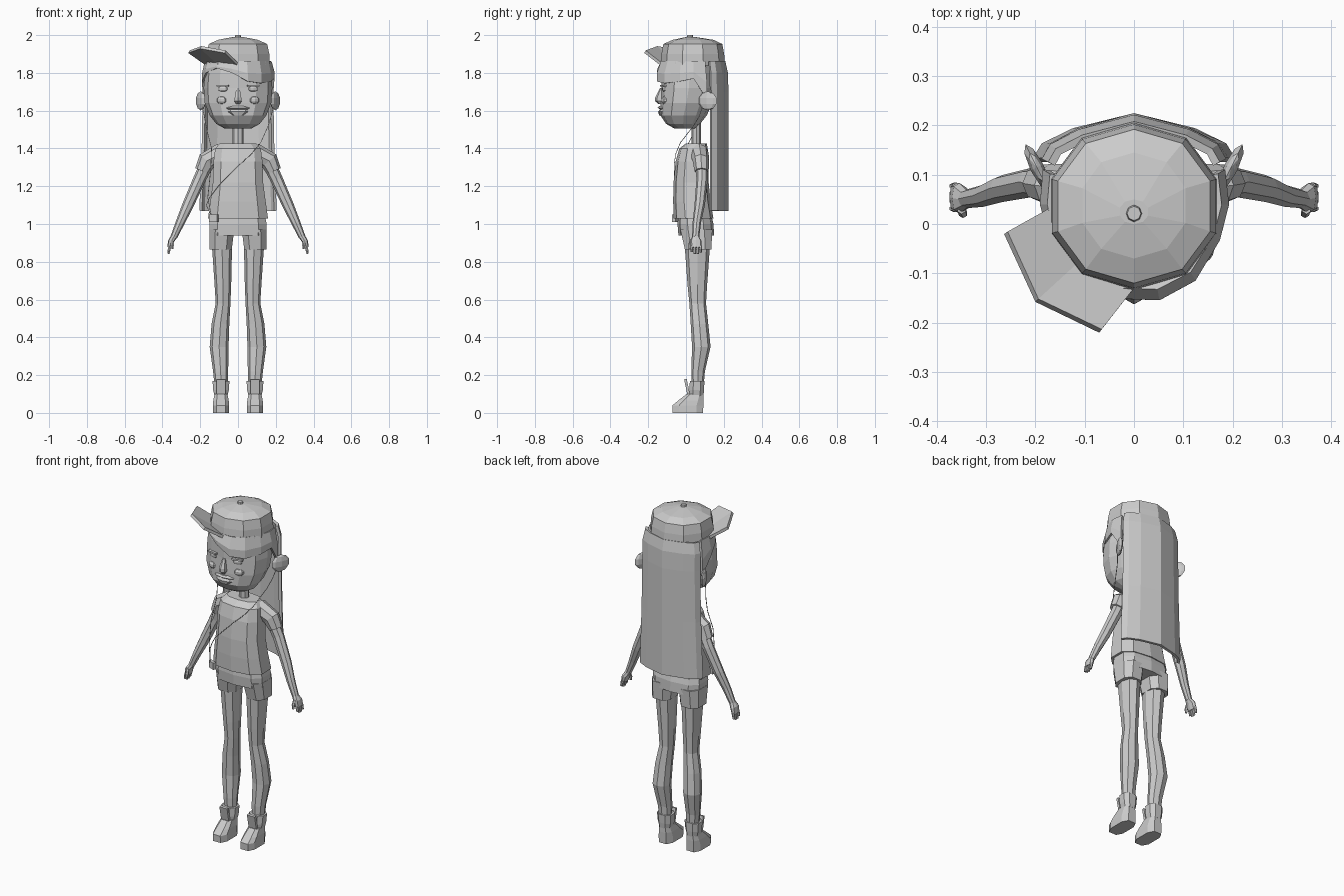
import bpy, bmesh
from math import sin, cos, pi, radians, copysign
from mathutils import Matrix, Vector


def finish(name, bm, mirror=False, thick=0):
    bmesh.ops.recalc_face_normals(bm, faces=bm.faces)
    me = bpy.data.meshes.new(name)
    bm.to_mesh(me)
    bm.free()
    ob = bpy.data.objects.new(name, me)
    bpy.context.collection.objects.link(ob)
    if thick:
        m = ob.modifiers.new("thickness", "SOLIDIFY")
        m.thickness, m.offset = thick, 0
    if mirror:
        m = ob.modifiers.new("mirror", "MIRROR")
        m.use_mirror_merge = False
    return ob


def loft(name, rings, n=8, power=1.0, mirror=False, phase=0.0):
    """Skin through rings (x, z, rx, y_front, y_back, tilt in degrees about y)."""
    bm = bmesh.new()
    loops = []
    for x, z, rx, y0, y1, *t in rings:
        t = radians(t[0]) if t else 0
        loop = []
        for i in range(n):
            a = -pi / 2 + (i + phase) * 2 * pi / n
            c, s = (copysign(abs(v) ** power, v) for v in (cos(a), sin(a)))
            loop.append(bm.verts.new((x + rx * c * cos(t), (y0 + y1) / 2 + (y1 - y0) / 2 * s,
                                      z + rx * c * sin(t))))
        loops.append(loop)
    for a, b in zip(loops, loops[1:]):
        for i in range(n):
            j = (i + 1) % n
            bm.faces.new((a[i], a[j], b[j], b[i]))
    bm.faces.new(loops[0])
    bm.faces.new(loops[-1])
    return finish(name, bm, mirror)


def sheet(name, rows, thick):
    """Open surface through rows of points, given thickness."""
    bm = bmesh.new()
    vs = [[bm.verts.new(p) for p in row] for row in rows]
    for a, b in zip(vs, vs[1:]):
        for i in range(len(a) - 1):
            bm.faces.new((a[i], a[i + 1], b[i + 1], b[i]))
    return finish(name, bm, thick=thick)


def solid(name, loc, size, rot_z=0.0, mirror=False, ball=False, rot_x=0.0):
    bm = bmesh.new()
    m = (Matrix.Translation(loc) @ Matrix.Rotation(rot_z, 4, 'Z') @ Matrix.Rotation(rot_x, 4, 'X')
         @ Matrix.Diagonal((*size, 1)))
    if ball:
        bmesh.ops.create_uvsphere(bm, u_segments=8, v_segments=5, radius=0.5, matrix=m)
    else:
        bmesh.ops.create_cube(bm, size=1, matrix=m)
    return finish(name, bm, mirror)


def wire(name, pts, r=0.002):
    cu = bpy.data.curves.new(name, 'CURVE')
    cu.dimensions = '3D'
    cu.bevel_depth, cu.bevel_resolution = r, 0
    sp = cu.splines.new('POLY')
    sp.points.add(len(pts) - 1)
    for p, co in zip(sp.points, pts):
        p.co = (*co, 1)
    bpy.context.collection.objects.link(bpy.data.objects.new(name, cu))


# Head, neck and face
loft("head", [(0, 1.505, .07, -.06, .05), (0, 1.53, .115, -.105, .075), (0, 1.575, .15, -.135, .11),
              (0, 1.64, .176, -.135, .14), (0, 1.72, .182, -.13, .16), (0, 1.80, .175, -.13, .17),
              (0, 1.86, .165, -.12, .17)], 12, .9)
loft("neck", [(0, 1.40, .03, .03, .08), (0, 1.54, .03, .03, .08)], 8)
loft("nose", [(0, 1.635, .012, -.145, -.125), (0, 1.65, .022, -.163, -.12),
              (0, 1.67, .02, -.163, -.12), (0, 1.72, .01, -.138, -.12)], 6)
loft("mouth", [(0, 1.575, .03, -.142, -.11), (0, 1.595, .055, -.148, -.10), (0, 1.607, .06, -.138, -.10),
               (0, 1.615, .062, -.15, -.10), (0, 1.625, .03, -.142, -.11)], 8)
solid("eye", (.08, -.115, 1.715), (.055, .02, .03), .25, True, True)
solid("eyelid", (.08, -.119, 1.732), (.062, .022, .01), .25, True)
solid("cheek", (.085, -.11, 1.655), (.06, .04, .045), .3, True, True)
solid("ear", (.197, .115, 1.652), (.03, .11, .10), -.46, True, True)

# Fringe: swept to one side, dipping in front of the ears
fringe = [(-.178, .11, 1.66), (-.184, .04, 1.75), (-.165, -.03, 1.80), (-.11, -.10, 1.825),
          (-.03, -.145, 1.80), (.05, -.148, 1.755), (.12, -.11, 1.745), (.168, -.03, 1.755),
          (.186, .04, 1.77), (.178, .11, 1.66)]
sheet("fringe", [[(x * .92, y * .88 + .004, 1.86) for x, y, z in fringe],
                 [(x, y, (z + 1.84) / 2) for x, y, z in fringe],
                 fringe], .014)

# Long straight hair down the back
back = [(-.18, .13), (-.165, .158), (-.11, .187), (0, .217), (.11, .187), (.165, .158), (.18, .13)]
rows = []
for z, sx, sy in ((1.86, .93, .9), (1.80, 1, .98), (1.70, 1, 1), (1.40, 1.03, 1), (1.07, 1.1, 1)):
    rows.append([(x * sx, .05 + (y - .05) * sy, z) for x, y in back])
sheet("back_hair", rows, .016)

# Cap with button and tilted sideways brim
loft("cap_crown", [(0, 1.838, .176, -.135, .207), (0, 1.90, .174, -.13, .202), (0, 1.953, .162, -.12, .192),
                   (0, 1.975, .11, -.07, .145), (0, 1.99, .03, .0, .05)], 10, .95)
loft("cap_button", [(0, 1.985, .017, .003, .04), (0, 2.0, .014, .007, .036)], 8)
sheet("cap_brim", [[(-.165, .035, 1.845), (-.115, -.08, 1.86), (0, -.13, 1.845)],
                   [(-.26, -.018, 1.912), (-.197, -.155, 1.935), (-.068, -.217, 1.912)]], .016)

# Shirt and sleeves
loft("shirt", [(0, 1.03, .165, -.065, .145), (0, 1.12, .152, -.068, .13), (0, 1.22, .138, -.066, .12),
               (0, 1.33, .135, -.055, .12), (0, 1.40, .125, -.035, .115), (0, 1.427, .10, .0, .11)],
     10, .75)
loft("sleeve", [(.085, 1.375, .055, .02, .12, 65), (.165, 1.335, .05, .035, .122, 42),
                (.19, 1.28, .04, .045, .12, 24)], 8, mirror=True)

# Arms and hands
loft("arm", [(.16, 1.33, .038, .05, .115, 42), (.205, 1.235, .033, .055, .115, 24),
             (.265, 1.10, .03, .045, .10, 22), (.305, 1.01, .024, .035, .08, 22),
             (.34, .93, .018, .032, .07, 20)], 8, mirror=True)
loft("palm", [(.338, .935, .016, .033, .067, 20), (.354, .91, .016, .022, .083, 20),
              (.362, .875, .013, .025, .083, 15)], 8, .8, True)
for i in range(4):
    y = .031 + i * .0155
    drop = (.01, 0, 0, .008)[i]
    loft("finger", [(.361, .885, .009, y - .007, y + .007, 15),
                    (.368, .842 + drop, .007, y - .006, y + .006, 10)], 6, mirror=True)
loft("thumb", [(.35, .918, .01, .02, .042, 15), (.347, .89, .009, .012, .03),
               (.348, .868, .006, .013, .025)], 6, mirror=True)

# Shorts
loft("shorts_hips", [(0, .94, .155, -.04, .148), (0, 1.0, .157, -.045, .146), (0, 1.06, .145, -.04, .13)], 10, .7)
loft("shorts_leg", [(.0925, .865, .063, -.01, .138), (.086, .97, .07, -.035, .145)], 8, .75, True, .5)

# Legs
loft("leg", [(.09, .16, .036, .03, .095), (.092, .22, .04, .028, .10), (.1, .35, .05, .032, .13),
             (.093, .47, .047, .025, .118), (.079, .58, .039, .018, .106), (.08, .68, .044, .008, .112),
             (.085, .90, .054, -.008, .128)], 8, .9, True)

# Shoes with ankle cuff and tongue
loft("shoe", [(.09, 0, .045, -.075, .095), (.09, .04, .045, -.076, .096), (.09, .065, .043, -.045, .096),
              (.09, .10, .036, .0, .094)], 8, .65, True, .5)
loft("shoe_cuff", [(.09, .09, .036, .015, .095), (.09, .12, .044, .015, .098), (.09, .17, .048, .018, .1)],
     8, .8, True, .5)
solid("shoe_tongue", (.09, .006, .135), (.05, .014, .09), 0, True, rot_x=.2)

# Thin earphone cord running to a small player on the hip
wire("cord_right", [(.19, .09, 1.63), (.175, .07, 1.57), (.16, .04, 1.52), (.12, -.03, 1.43), (.07, -.055, 1.37),
                    (.01, -.062, 1.315), (-.105, -.062, 1.20), (-.15, -.03, 1.14), (-.168, -.02, 1.10),
                    (-.14, -.06, 1.04)])
wire("cord_left", [(-.19, .09, 1.63), (-.165, .05, 1.5), (-.14, .0, 1.40), (-.145, -.045, 1.28),
                   (-.16, -.04, 1.14), (-.14, -.06, 1.04)])
solid("player", (-.128, -.056, 1.03), (.045, .018, .04), -.4)
